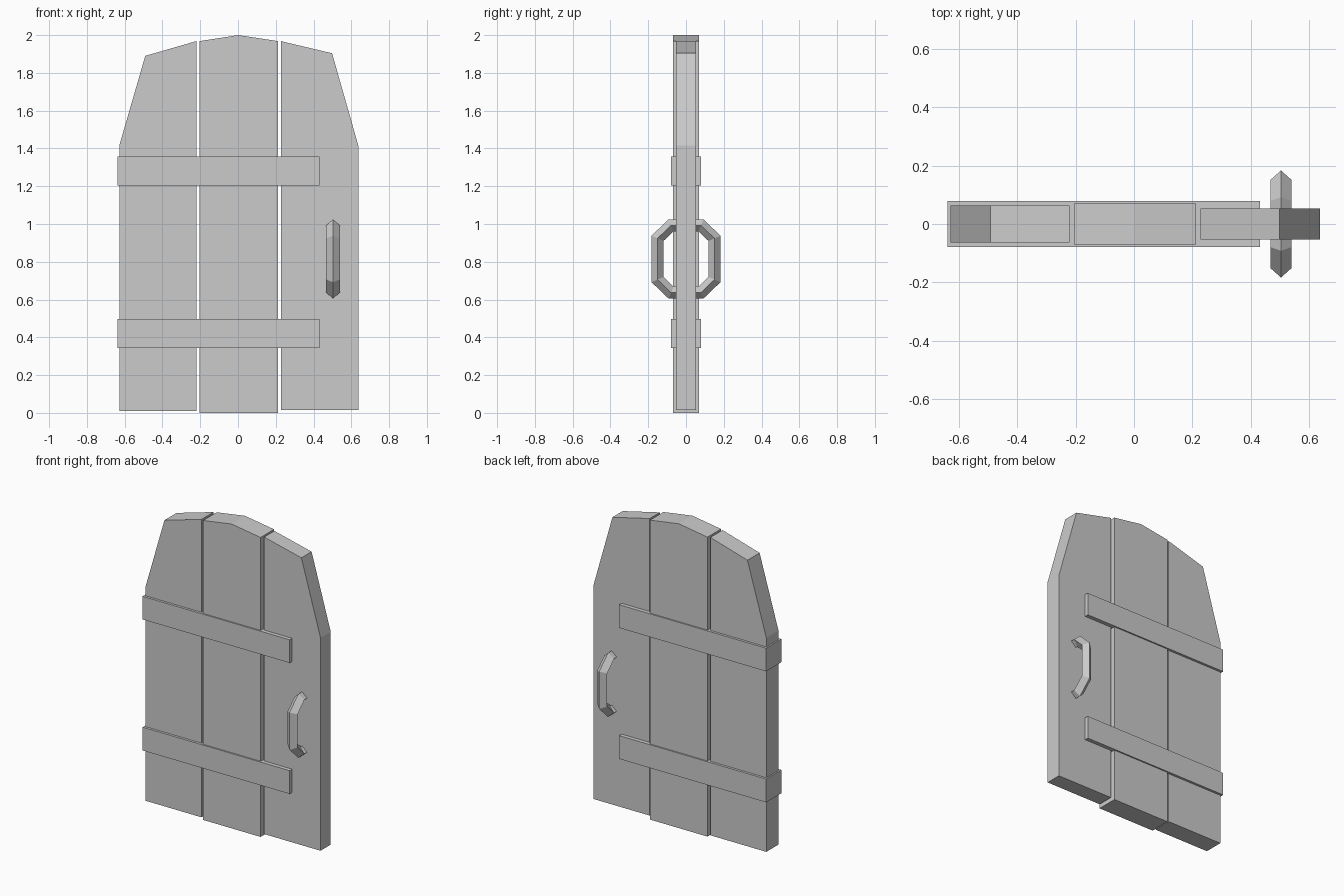
import bpy, bmesh
from mathutils import Vector

if "Cube" in bpy.data.objects:
    bpy.data.objects.remove(bpy.data.objects["Cube"])


def make_object(name, verts, faces):
    mesh = bpy.data.meshes.new(name)
    mesh.from_pydata(verts, [], faces)
    bm = bmesh.new()
    bm.from_mesh(mesh)
    bmesh.ops.recalc_face_normals(bm, faces=bm.faces)
    bm.to_mesh(mesh)
    bm.free()
    obj = bpy.data.objects.new(name, mesh)
    bpy.context.collection.objects.link(obj)
    return obj


def slab(name, outline, half_depth):
    """Extrude an x-z outline symmetrically along y."""
    n = len(outline)
    verts = [(x, y, z) for y in (-half_depth, half_depth) for x, z in outline]
    faces = [list(range(n)), list(range(n, 2 * n))]
    faces += [(i, (i + 1) % n, n + (i + 1) % n, n + i) for i in range(n)]
    return make_object(name, verts, faces)


# Door planks, each with its own thickness and bottom height
slab("left_plank", [(-0.628, 0.01), (-0.221, 0.01), (-0.221, 1.968),
                    (-0.491, 1.89), (-0.628, 1.417)], 0.063)
slab("middle_plank", [(-0.205, 0.0), (0.213, 0.0), (0.213, 1.968),
                      (0.002, 2.0), (-0.205, 1.968)], 0.07)
slab("right_plank", [(0.227, 0.016), (0.637, 0.016), (0.637, 1.415),
                     (0.498, 1.904), (0.227, 1.968)], 0.053)

# Horizontal straps wrapping the hinge edge
for name, z0, z1 in (("lower_strap", 0.344, 0.497), ("upper_strap", 1.205, 1.357)):
    slab(name, [(-0.638, z0), (0.431, z0), (0.431, z1), (-0.638, z1)], 0.079)

# Pull handle: diamond section swept along a bent path, mirrored to the back
HX, HZ, R, W = 0.503, 0.815, 0.032, 0.036
half = [(-0.03, 0.178), (-0.079, 0.178), (-0.151, 0.109)]
path = [Vector(p) for p in half + [(y, -z) for y, z in reversed(half)]]
verts = []
for i, p in enumerate(path):
    d_in = (p - path[i - 1]).normalized() if i else (path[1] - p).normalized()
    d_out = (path[i + 1] - p).normalized() if i < len(path) - 1 else d_in
    n_in, n_out = Vector((d_in.y, -d_in.x)), Vector((d_out.y, -d_out.x))
    m = (n_in + n_out).normalized()
    m = m * (R / m.dot(n_in))
    verts += [(HX, p.x + m.x, HZ + p.y + m.y), (HX + W, p.x, HZ + p.y),
              (HX, p.x - m.x, HZ + p.y - m.y), (HX - W, p.x, HZ + p.y)]
last = 4 * (len(path) - 1)
faces = [(0, 1, 2, 3), tuple(range(last, last + 4))]
for i in range(len(path) - 1):
    for k in range(4):
        a, b = 4 * i + k, 4 * i + (k + 1) % 4
        faces.append((a, b, b + 4, a + 4))
handle = make_object("pull_handles", verts, faces)
mirror = handle.modifiers.new("front_and_back", "MIRROR")
mirror.use_axis = (False, True, False)
mirror.use_mirror_merge = False
